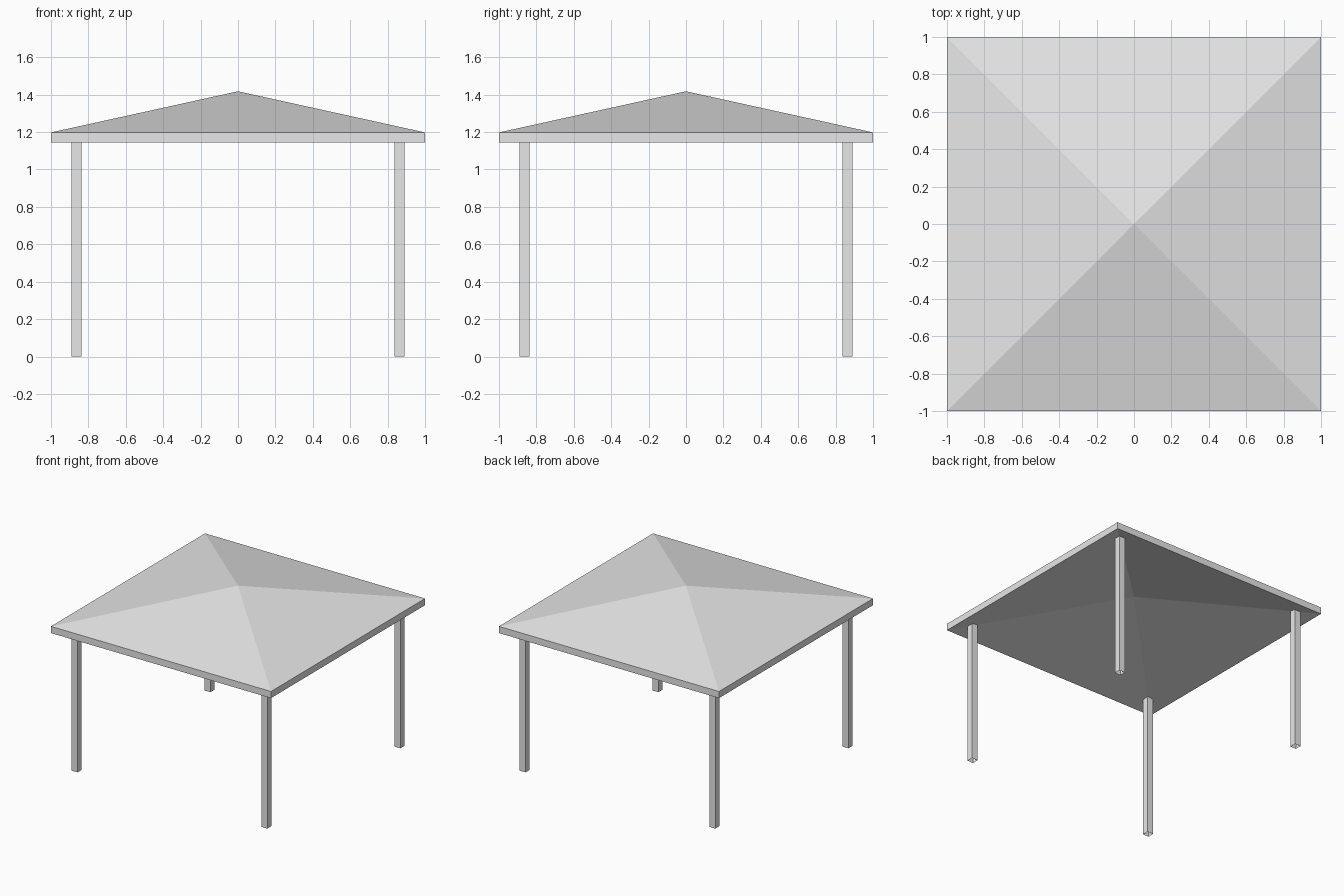
import bpy
import bmesh

cube = bpy.data.objects.get("Cube")
if cube:
    bpy.data.objects.remove(cube, do_unlink=True)

# Single flat colour
grey = bpy.data.materials.new("light_grey")
grey.use_nodes = True
colour = (0.8, 0.8, 0.8, 1)
grey.diffuse_color = colour
grey.node_tree.nodes["Principled BSDF"].inputs["Base Color"].default_value = colour

CORNERS = [(-1, -1), (1, -1), (1, 1), (-1, 1)]


def add_object(name, bm):
    bmesh.ops.recalc_face_normals(bm, faces=bm.faces[:])
    mesh = bpy.data.meshes.new(name)
    bm.to_mesh(mesh)
    bm.free()
    mesh.materials.append(grey)
    obj = bpy.data.objects.new(name, mesh)
    bpy.context.collection.objects.link(obj)
    return obj


# Canopy roof: shallow pyramid sheet of constant vertical thickness
EAVE, PEAK, THICK = 1.198, 1.418, 0.055
bm = bmesh.new()
layers = []
for drop in (0, THICK):
    rim = [bm.verts.new((x, y, EAVE - drop)) for x, y in CORNERS]
    peak = bm.verts.new((0, 0, PEAK - drop))
    for i in range(4):
        bm.faces.new((rim[i], rim[(i + 1) % 4], peak))
    layers.append(rim)
top, under = layers
for i in range(4):
    j = (i + 1) % 4
    bm.faces.new((under[i], under[j], top[j], top[i]))
add_object("canopy_roof", bm)

# Four square tube posts, open at the ends, running up into the roof
INNER, OUTER, HEIGHT = 0.836, 0.89, 1.18
NAMES = ["front_right_post", "front_left_post", "back_left_post", "back_right_post"]
for name, (sx, sy) in zip(NAMES, CORNERS):
    bm = bmesh.new()
    middle, half = (INNER + OUTER) / 2, (OUTER - INNER) / 2
    rings = [[bm.verts.new((sx * middle + x * half, sy * middle + y * half, z))
              for x, y in CORNERS] for z in (0, HEIGHT)]
    low, high = rings
    for i in range(4):
        j = (i + 1) % 4
        bm.faces.new((low[i], low[j], high[j], high[i]))
    add_object(name, bm)
